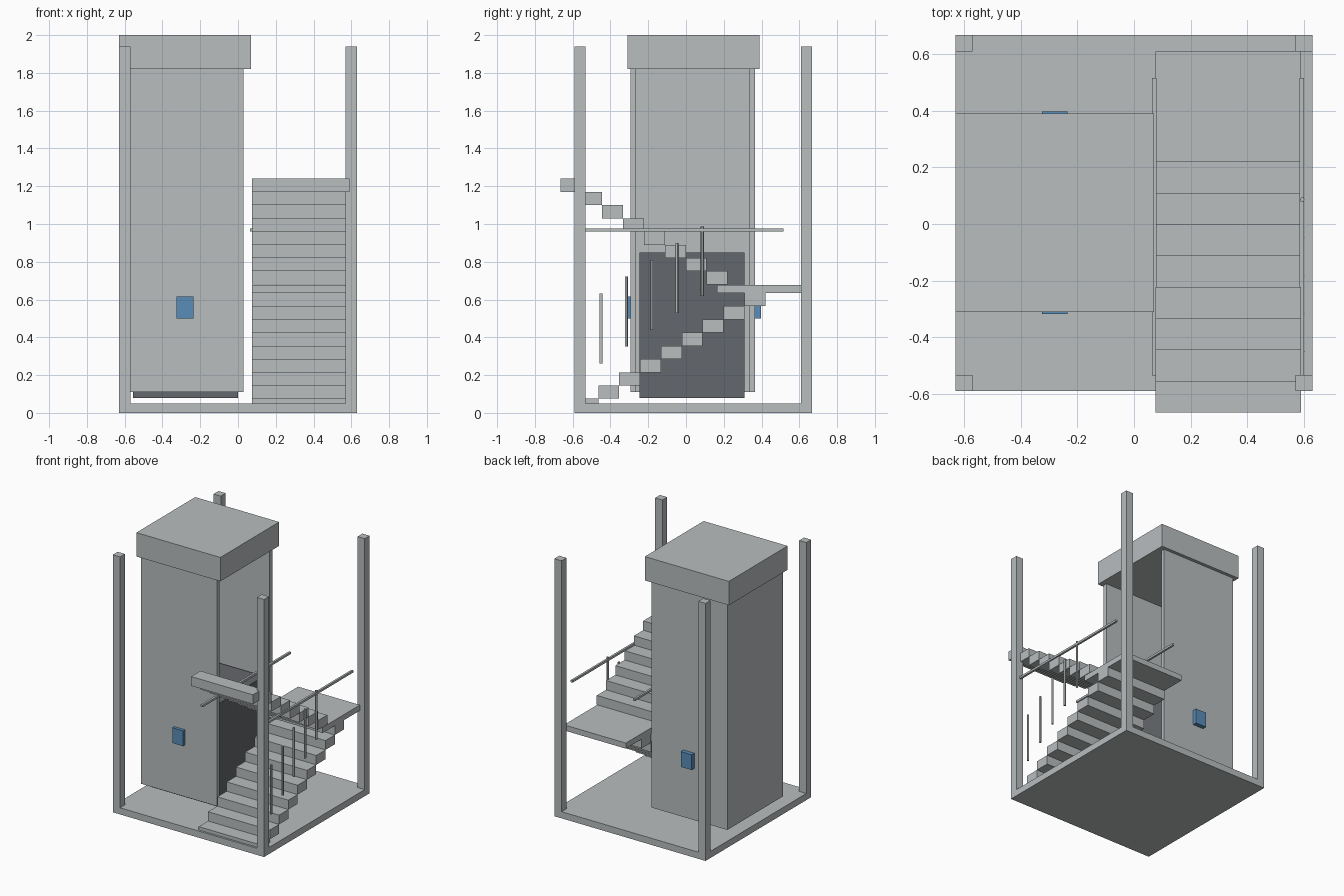
import bpy

if "Cube" in bpy.data.objects:
    bpy.data.objects.remove(bpy.data.objects["Cube"], do_unlink=True)


def material(name, rgb):
    m = bpy.data.materials.new(name)
    m.use_nodes = True
    colour = (*rgb, 1)
    m.diffuse_color = colour
    m.node_tree.nodes["Principled BSDF"].inputs["Base Color"].default_value = colour
    return m


grey = material("light grey", (0.48, 0.51, 0.52))
dark = material("dark grey", (0.127, 0.136, 0.15))
blue = material("panel blue", (0.1, 0.27, 0.48))


def box(name, x, y, z, mat=grey):
    """Axis-aligned box given as (low, high) ranges."""
    bpy.ops.mesh.primitive_cube_add(size=1)
    ob = bpy.context.object
    ob.name = name
    for v in ob.data.vertices:
        v.co = [r[0] if c < 0 else r[1] for c, r in zip(v.co, (x, y, z))]
    ob.data.materials.append(mat)
    return ob


# Floor slab and corner columns
box("floor_slab", (-0.63, 0.63), (-0.59, 0.667), (0, 0.05))
for side, x in (("right", -0.63), ("left", 0.57)):
    for end, y in (("front", -0.59), ("back", 0.609)):
        box(f"{end}_{side}_column", (x, x + 0.06), (y, y + 0.058), (0.05, 1.94))

# Lift shaft: three walls, open towards the stairs, with a roof box
wall_z = (0.11, 1.82)
box("shaft_side_wall", (-0.6, -0.57), (-0.295, 0.365), wall_z)
box("shaft_front_wall", (-0.57, 0.03), (-0.295, -0.265), wall_z)
box("shaft_back_wall", (-0.57, 0.03), (0.335, 0.365), wall_z)
box("shaft_roof", (-0.63, 0.07), (-0.31, 0.39), (1.82, 2.0))
box("lift_cabin", (-0.555, 0), (-0.245, 0.31), (0.08, 0.85), dark)

# Call panels on the front and back walls
for name, y in (("front", (-0.318, -0.295)), ("back", (0.365, 0.397))):
    box(f"{name}_call_panel", (-0.325, -0.235), y, (0.5, 0.615), blue)

# Stairs: lower flight to the landing, upper flight returning above it
stair_x = (0.075, 0.59)
tread, rise = 0.1106, 0.07
for i in range(9):
    y, z = -0.575 + tread * i, 0.005 + rise * i
    box(f"lower_step_{i + 1}", stair_x, (y, y + tread), (z, z + rise))
box("landing", stair_x, (0.165, 0.609), (0.635, 0.677))
for i in range(8):
    y, z = 0.22 - tread * i, 0.68 + rise * i
    box(f"upper_step_{i + 1}", stair_x, (y - tread, y), (z, z + rise))

# Handrails on both sides, balusters on the outer side
for name, x in (("inner", 0.072), ("outer", 0.592)):
    box(f"{name}_handrail", (x - 0.008, x + 0.008), (-0.535, 0.515), (0.96, 0.976))
for i in range(5):
    bpy.ops.mesh.primitive_cylinder_add(
        vertices=12, radius=0.008, depth=0.37,
        location=(0.593, -0.45 + 0.134 * i, 0.447 + 0.089 * i))
    ob = bpy.context.object
    ob.name = f"baluster_{i + 1}"
    ob.data.materials.append(grey)
    bpy.ops.object.shade_smooth_by_angle()
